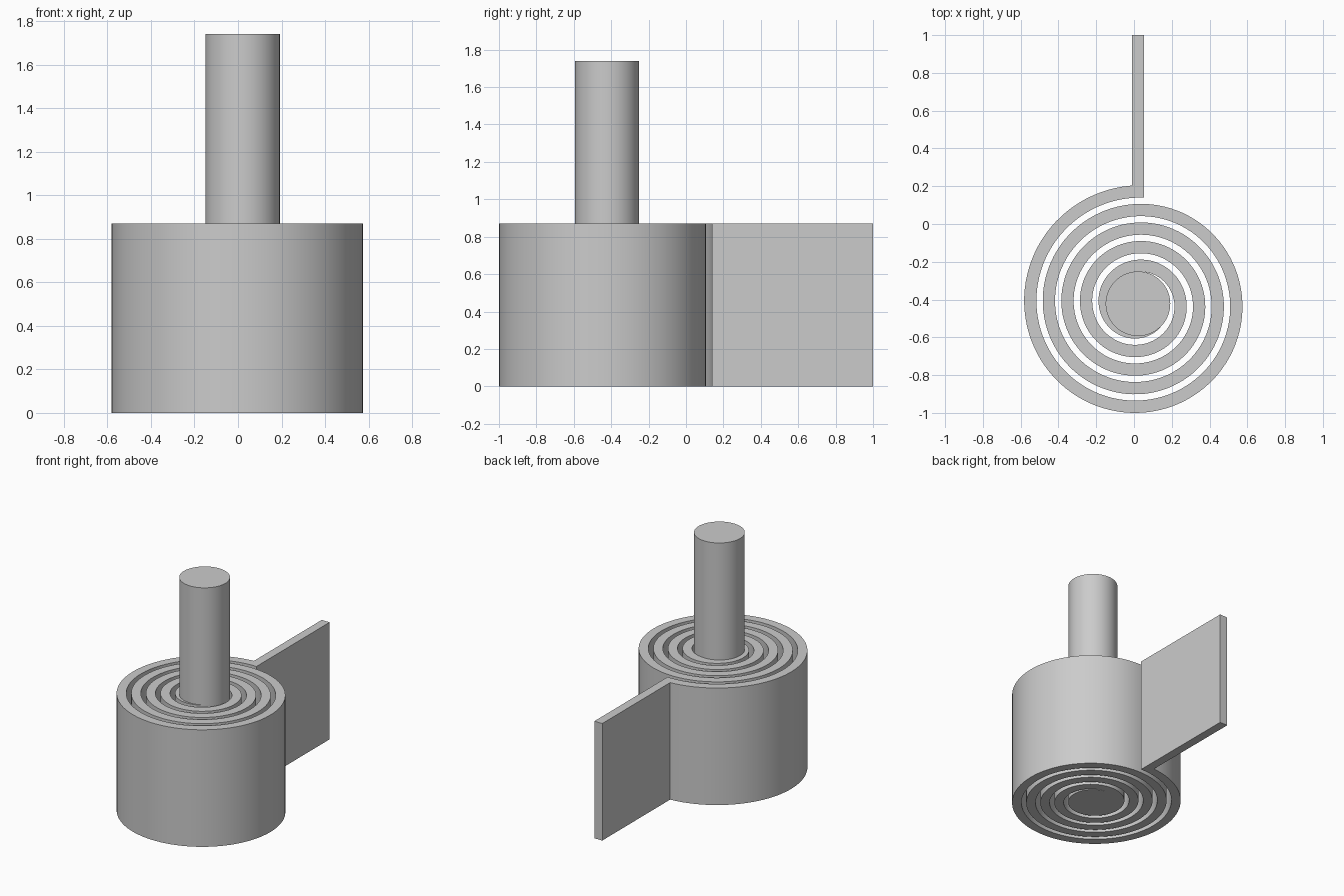
import bpy, bmesh
from math import cos, sin, pi

if "Cube" in bpy.data.objects:
    bpy.data.objects.remove(bpy.data.objects["Cube"], do_unlink=True)

CX, CY = 0.021, -0.422      # shared axis of shaft and spiral
BAND_HEIGHT = 0.87
BAND_THICK = 0.065
PITCH = 0.0985              # radius lost per turn
OUTER_R = 0.627
TURNS = 4.66
STEPS_PER_TURN = 96

grey = bpy.data.materials.new("plain grey")
grey.use_nodes = True
grey.diffuse_color = (0.6, 0.6, 0.6, 1)
grey.node_tree.nodes["Principled BSDF"].inputs["Base Color"].default_value = (0.6, 0.6, 0.6, 1)


def finish(obj, name):
    obj.name = obj.data.name = name
    obj.data.materials.append(grey)
    bpy.ops.object.select_all(action='DESELECT')
    obj.select_set(True)
    bpy.context.view_layer.objects.active = obj
    bpy.ops.object.shade_smooth_by_angle(angle=pi / 6)


# Central shaft
bpy.ops.mesh.primitive_cylinder_add(vertices=96, radius=0.171, depth=2 * BAND_HEIGHT,
                                    location=(CX, CY, BAND_HEIGHT))
finish(bpy.context.object, "shaft")

# Spiral band: a flat ribbon winding inward, extruded upward
bm = bmesh.new()
pairs = []
count = int(TURNS * STEPS_PER_TURN)
for i in range(count + 1):
    turn = TURNS * i / count
    a = pi / 2 + 2 * pi * turn
    r = OUTER_R - PITCH * turn
    pairs.append([bm.verts.new((CX + q * cos(a), CY + q * sin(a), 0))
                  for q in (r, r - BAND_THICK)])
for (o1, i1), (o2, i2) in zip(pairs, pairs[1:]):
    bm.faces.new((o1, o2, i2, i1))
ext = bmesh.ops.extrude_face_region(bm, geom=bm.faces[:], use_keep_orig=True)
top = [v for v in ext["geom"] if isinstance(v, bmesh.types.BMVert)]
bmesh.ops.translate(bm, verts=top, vec=(0, 0, BAND_HEIGHT))
bmesh.ops.recalc_face_normals(bm, faces=bm.faces[:])
mesh = bpy.data.meshes.new("spiral_band")
bm.to_mesh(mesh)
bm.free()
band = bpy.data.objects.new("spiral_band", mesh)
bpy.context.collection.objects.link(band)
finish(band, "spiral_band")

# Straight tail plate at the outer end of the spiral
tail_start = CY + OUTER_R - BAND_THICK
bpy.ops.mesh.primitive_cube_add(size=1, location=(CX, (1 + tail_start) / 2, BAND_HEIGHT / 2))
tail = bpy.context.object
tail.scale = (BAND_THICK, 1 - tail_start, BAND_HEIGHT)
finish(tail, "tail_plate")
